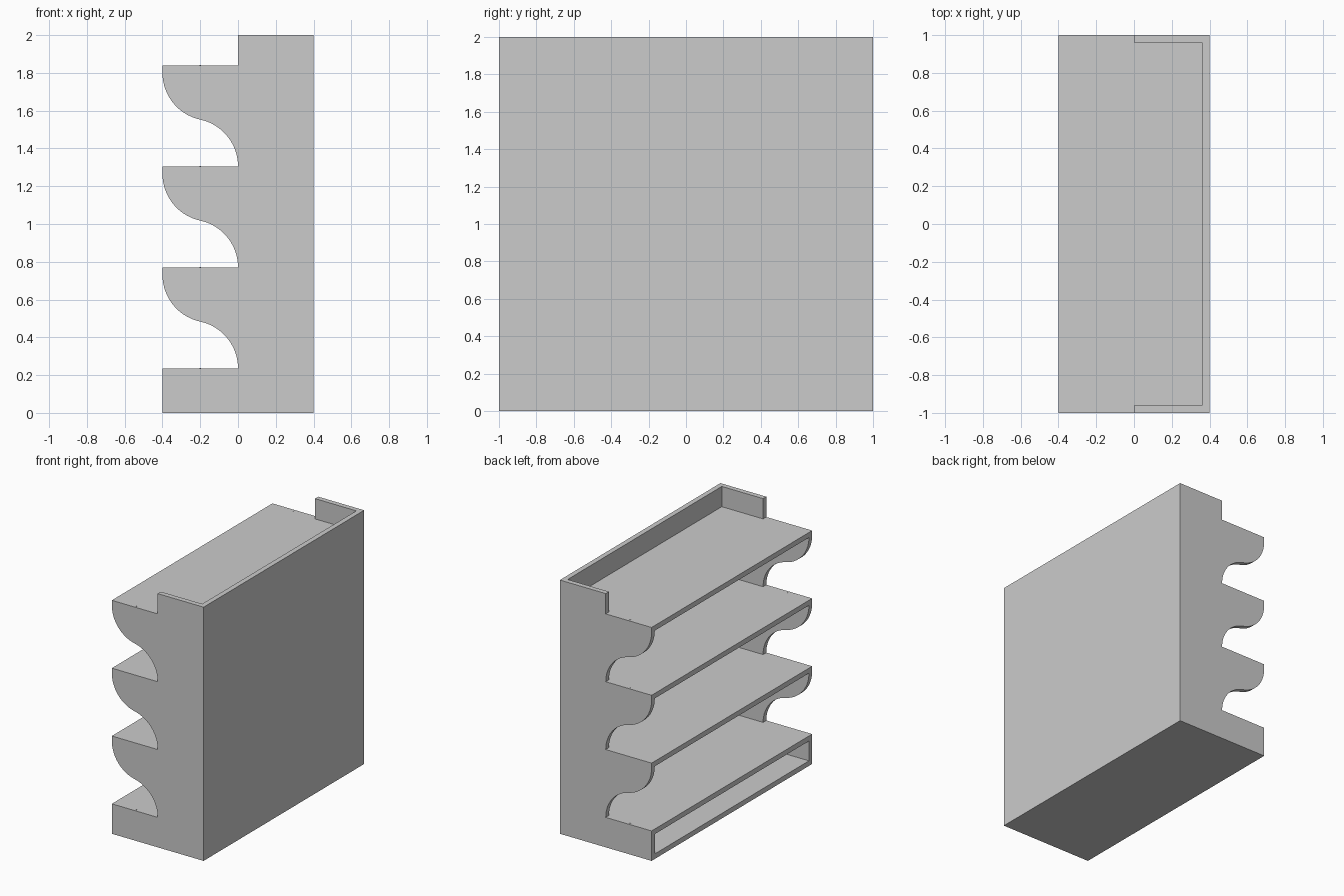
import bpy, bmesh
from math import sqrt, atan2, cos, sin, pi

if "Cube" in bpy.data.objects:
    bpy.data.objects.remove(bpy.data.objects["Cube"])

T = 0.04                                   # board thickness
LEVELS = [0.236 + i * 0.5347 for i in range(4)]   # shelf top heights


def finish(bm, name):
    bmesh.ops.recalc_face_normals(bm, faces=bm.faces)
    mesh = bpy.data.meshes.new(name)
    bm.to_mesh(mesh)
    bm.free()
    ob = bpy.data.objects.new(name, mesh)
    bpy.context.collection.objects.link(ob)
    return ob


def board(name, x0, x1, y0, y1, z0, z1):
    bm = bmesh.new()
    bmesh.ops.create_cube(bm, size=1)
    for v in bm.verts:
        v.co.x = x0 if v.co.x < 0 else x1
        v.co.y = y0 if v.co.y < 0 else y1
        v.co.z = z0 if v.co.z < 0 else z1
    return finish(bm, name)


def scallop(top, bottom, steps=14):
    """S-curve of two equal arcs, from the shelf underside to the shelf below."""
    h = (top - bottom) / 2
    d = (h * h - 0.04) / 0.4
    r = 0.2 + d
    a = atan2(h, d)
    if d < 0:
        a = pi - atan2(h, -d)
    upper = [(-0.4 + r - r * cos(a * i / steps), top - r * sin(a * i / steps))
             for i in range(steps + 1)]
    lower = [(-0.4 - x, top + bottom - z) for x, z in reversed(upper[:-1])]
    return upper + lower


# Side panel outline in x, z
outline = [(-0.4, 0), (0.4 - T, 0), (0.4 - T, 2), (0, 2), (0, LEVELS[3])]
for i in (3, 2, 1):
    outline.append((-0.4, LEVELS[i]))
    outline += scallop(LEVELS[i] - T, LEVELS[i - 1])
outline.append((-0.4, LEVELS[0]))


def side_panel(name, y):
    bm = bmesh.new()
    face = bm.faces.new([bm.verts.new((x, y, z)) for x, z in outline])
    ext = bmesh.ops.extrude_face_region(bm, geom=[face])
    verts = [g for g in ext["geom"] if isinstance(g, bmesh.types.BMVert)]
    bmesh.ops.translate(bm, verts=verts, vec=(0, T, 0))
    ob = finish(bm, name)
    bpy.context.view_layer.objects.active = ob
    ob.select_set(True)
    bpy.ops.object.shade_smooth_by_angle(angle=0.5)
    ob.select_set(False)


side_panel("side_panel_front", -1)
side_panel("side_panel_rear", 1 - T)

# Back and bottom boards
board("back_panel", 0.4 - T, 0.4, -1, 1, 0, 2)
board("bottom_panel", -0.4, 0.4 - T, -1 + T, 1 - T, 0, T)

# Shelves with tiny dowel ends set in the panel edges
for i, z in enumerate(LEVELS):
    board(f"shelf_{i + 1}", -0.4, 0.4 - T, -1 + T, 1 - T, z - T, z)
    for s in (-1, 1):
        bpy.ops.mesh.primitive_cylinder_add(vertices=12, radius=0.004, depth=0.01,
                                            location=(-0.2, s * 0.98, z - 0.004))
        bpy.context.object.name = f"dowel_{i + 1}_{'rear' if s > 0 else 'front'}"
